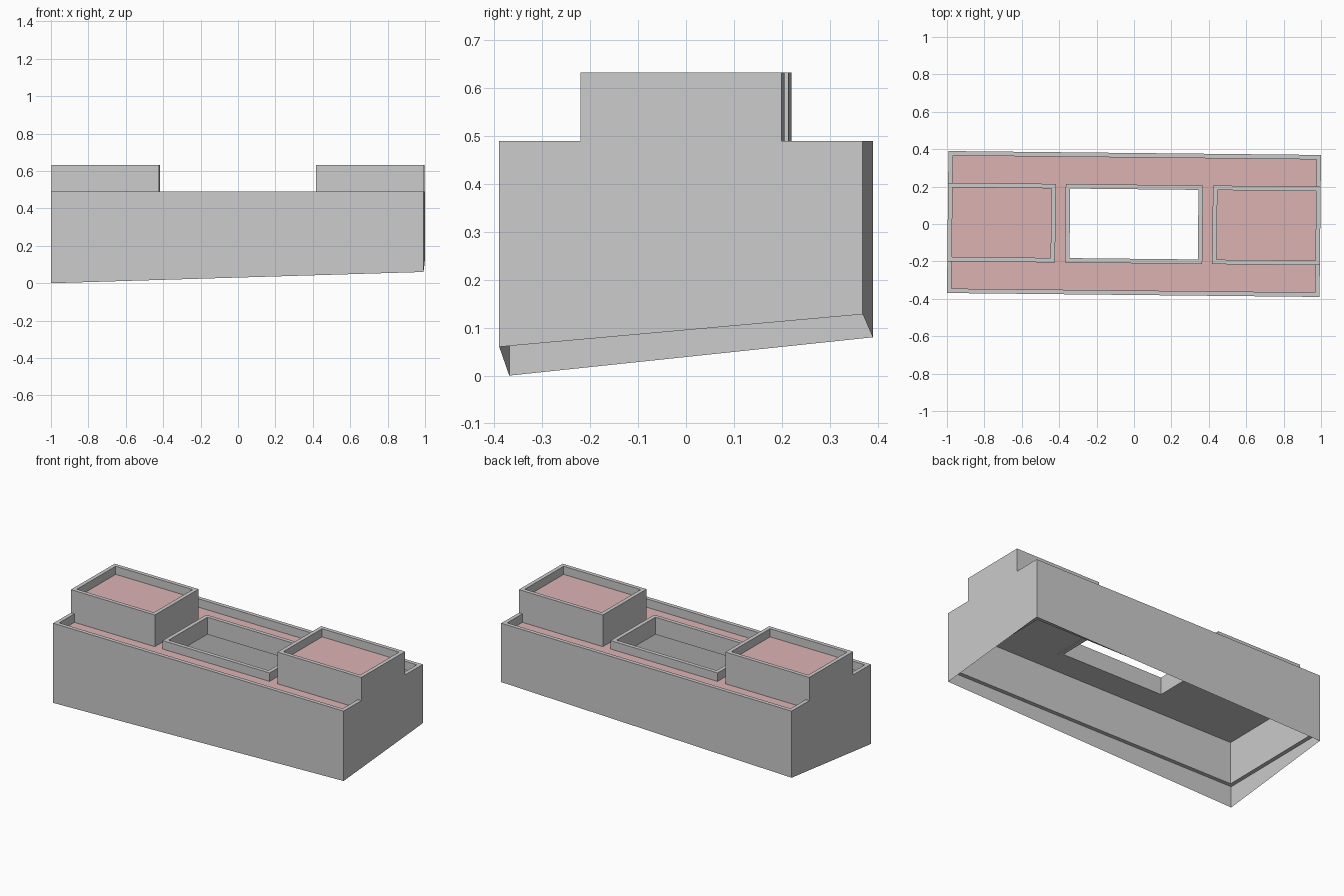
import bpy
from mathutils import Matrix

if "Cube" in bpy.data.objects:
    bpy.data.objects.remove(bpy.data.objects["Cube"])

HX, HY, T = 0.996, 0.3795, 0.024        # block half sizes, wall thickness
TURN = Matrix.Rotation(-0.0105, 4, 'Z')  # the block is slightly turned
LEDGE, UNDER, ROOF, TOP = 0.13, 0.388, 0.438, 0.49
TOWER_ROOF, TOWER_TOP = 0.583, 0.633

red = bpy.data.materials.new("roof_red")
red.diffuse_color = (0.72, 0.45, 0.45, 1)
red.use_nodes = True
red.node_tree.nodes["Principled BSDF"].inputs["Base Color"].default_value = red.diffuse_color
grey = bpy.data.materials.new("wall_grey")
grey.diffuse_color = (0.6, 0.6, 0.6, 1)
grey.use_nodes = True
grey.node_tree.nodes["Principled BSDF"].inputs["Base Color"].default_value = grey.diffuse_color


def make(name, verts, faces, red_faces=()):
    me = bpy.data.meshes.new(name)
    me.from_pydata([TURN @ Matrix.Translation(v).translation for v in verts], [], faces)
    if red_faces:
        me.materials.append(grey)
        me.materials.append(red)
        for i in red_faces:
            me.polygons[i].material_index = 1
    ob = bpy.data.objects.new(name, me)
    bpy.context.collection.objects.link(ob)
    return ob


def rect(x0, x1, y0, y1, z):
    return [(x0, y0, z), (x1, y0, z), (x1, y1, z), (x0, y1, z)]


def inset(r, d):
    return (r[0] + d, r[1] - d, r[2] + d, r[3] - d)


def ring(name, outer, inner, z0, z1, red_top=False):
    """Rectangular frame between two rectangles."""
    v = rect(*outer, z0) + rect(*outer, z1) + rect(*inner, z1) + rect(*inner, z0)
    faces = []
    for k in range(4):                       # outer, top, inner, bottom bands
        a, b = 4 * k, 4 * ((k + 1) % 4)
        for i in range(4):
            j = (i + 1) % 4
            faces.append((a + i, a + j, b + j, b + i))
    return make(name, v, faces, range(4, 8) if red_top else ())


def slab(name, r, z0, z1):
    """Closed box with a red top."""
    v = rect(*r, z0) + rect(*r, z1)
    faces = [(4, 5, 6, 7), (3, 2, 1, 0)]
    faces += [(i, (i + 1) % 4, (i + 1) % 4 + 4, i + 4) for i in range(4)]
    return make(name, v, faces, [0])


block = (-HX, HX, -HY, HY)
court = (-0.367, 0.367, -0.21, 0.21)

# Thin skirt following the sloping ground
ground = [0.0, 0.06, 0.128, 0.08]
low = [(x, y, g) for (x, y, _), g in zip(rect(*block, 0), ground)]
make("ground_skirt", low + rect(*block, LEDGE),
     [(i, (i + 1) % 4, (i + 1) % 4 + 4, i + 4) for i in range(4)])

# Main walls with parapet, roof around the courtyard, courtyard parapet
ring("main_walls", block, inset(block, T), LEDGE, TOP)
ring("main_roof", inset(block, T), court, UNDER, ROOF, True)
ring("courtyard_parapet", court, inset(court, T), UNDER - 0.004, TOP)

# Two raised end blocks
for side, x0, x1 in (("left", -HX, -0.42), ("right", 0.42, HX)):
    r = (x0, x1, -0.21, 0.21)
    ring(side + "_tower_walls", r, inset(r, T), ROOF, TOWER_TOP)
    slab(side + "_tower_roof", inset(r, T), TOWER_ROOF - 0.05, TOWER_ROOF)
